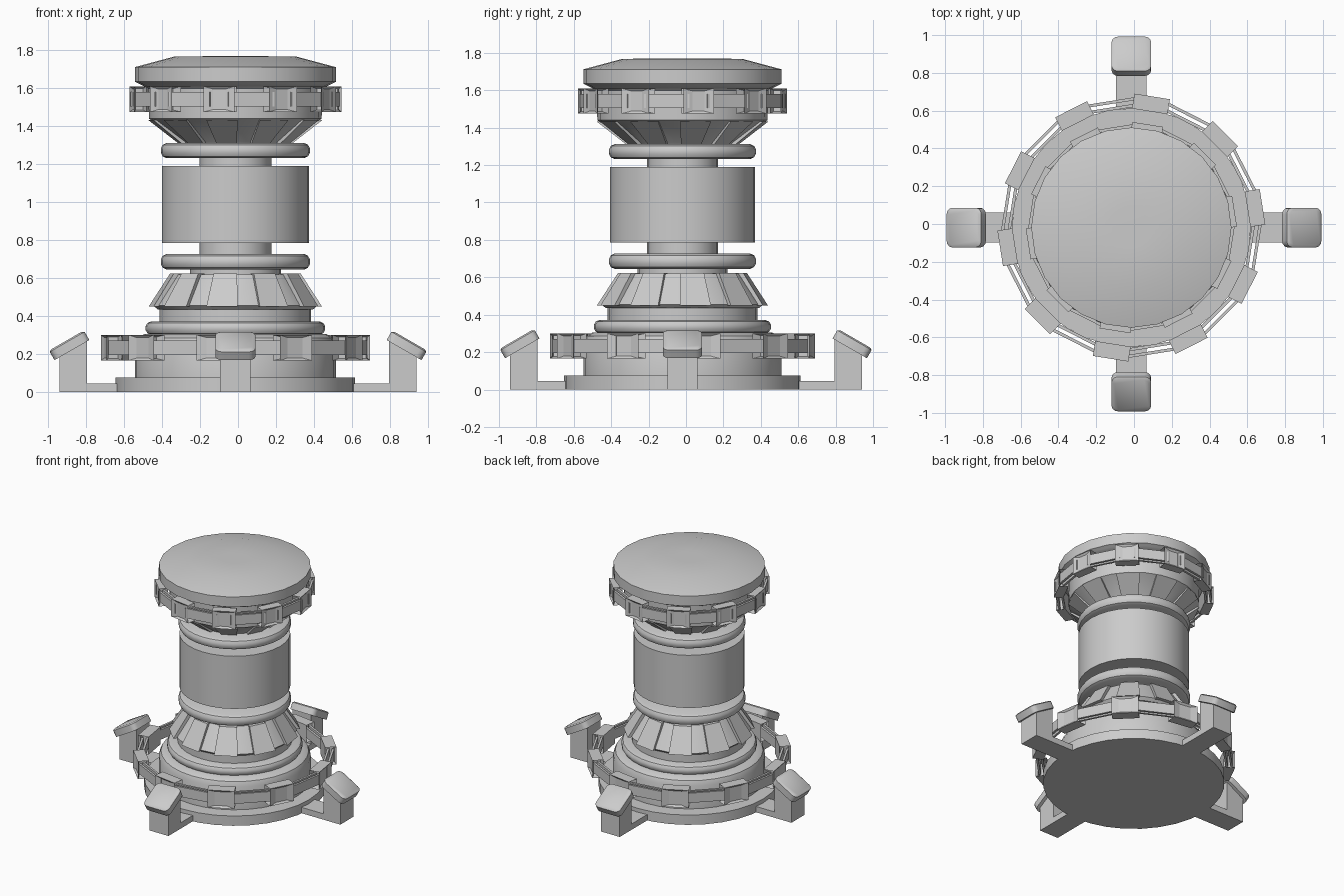
import bpy, bmesh, math
from mathutils import Matrix, Vector

if "Cube" in bpy.data.objects:
    bpy.data.objects.remove(bpy.data.objects["Cube"])

CX, CY = -0.014, -0.019      # axis of the column
AXIS = Matrix.Translation((CX, CY, 0))


def finish(name, bm, smooth=None):
    bmesh.ops.recalc_face_normals(bm, faces=bm.faces[:])
    me = bpy.data.meshes.new(name)
    bm.to_mesh(me)
    bm.free()
    ob = bpy.data.objects.new(name, me)
    bpy.context.collection.objects.link(ob)
    if smooth:
        bpy.ops.object.select_all(action='DESELECT')
        ob.select_set(True)
        bpy.context.view_layer.objects.active = ob
        bpy.ops.object.shade_smooth_by_angle(angle=math.radians(smooth))
    return ob


def lathe(name, profile, n=24):
    """Closed turned solid from (radius, z) points, capped at both ends."""
    bm = bmesh.new()
    rings = [[bm.verts.new((CX + r * math.cos(2 * math.pi * i / n),
                            CY + r * math.sin(2 * math.pi * i / n), z)) for i in range(n)]
             for r, z in profile]
    for a, b in zip(rings, rings[1:]):
        for i in range(n):
            j = (i + 1) % n
            bm.faces.new((a[i], a[j], b[j], b[i]))
    bm.faces.new(rings[0])
    bm.faces.new(rings[-1])
    return finish(name, bm, 32)


def round_ring(name, r, z0, z1):
    h = z1 - z0
    lathe(name, [(r - .03, z0), (r - .01, z0 + h * .12), (r, z0 + h * .35),
                 (r, z0 + h * .65), (r - .01, z0 + h * .88), (r - .03, z1)], 32)


def box(bm, size, mat):
    return bmesh.ops.create_cube(bm, size=1, matrix=mat @ Matrix.Diagonal((*size, 1)))['verts']


def faces_of(verts):
    return list({f for v in verts for f in v.link_faces})


# Base and collar
lathe("base_disc", [(.632, 0), (.632, .075)], 32)
lathe("base_drum", [(.53, .07), (.53, .25), (.515, .285), (.48, .305), (.40, .305)], 32)
round_ring("base_collar", .473, .30, .372)
lathe("lower_drum", [(.40, .36), (.40, .46)], 32)

# Column
lathe("lower_cone", [(.41, .435), (.432, .455), (.32, .62), (.24, .62), (.24, .65)])
round_ring("lower_ring", .393, .645, .727)
lathe("core", [(.19, .70), (.19, 1.26)])
lathe("column_drum", [(.387, .785), (.387, 1.19)], 32)
round_ring("upper_ring", .393, 1.232, 1.312)
lathe("upper_cone", [(.27, 1.30), (.285, 1.32), (.44, 1.43), (.455, 1.44), (.46, 1.60), (.49, 1.625)])
lathe("top_cap", [(.48, 1.61), (.51, 1.625), (.53, 1.635), (.53, 1.712), (.32, 1.768), (.1, 1.77)])


def cone_panels(name, lo, hi, thick, half_lo, half_hi):
    """Ten raised plates lying on a conical surface."""
    bm = bmesh.new()
    for k in range(10):
        c = math.radians(9 + 36 * k)
        vs = []
        for off in (-.04, thick):
            for (r, z), h, s in ((lo, half_lo, -1), (lo, half_lo, 1), (hi, half_hi, 1), (hi, half_hi, -1)):
                a = c + s * math.radians(h)
                vs.append(bm.verts.new((CX + (r + off) * math.cos(a), CY + (r + off) * math.sin(a), z)))
        for q in ((0, 1, 2, 3), (4, 5, 6, 7), (0, 1, 5, 4), (1, 2, 6, 5), (2, 3, 7, 6), (3, 0, 4, 7)):
            bm.faces.new([vs[i] for i in q])
    finish(name, bm)


cone_panels("lower_cone_panels", (.437, .45), (.325, .623), .02, 10.5, 10.5)
cone_panels("upper_cone_panels", (.285, 1.312), (.44, 1.432), .018, 10.5, 10.5)


def link_belt(name, r_out, width, depth, z0, z1):
    """Ten framed links joined by pairs of straight rails."""
    bm = bmesh.new()
    rails = bmesh.new()
    z, h = (z0 + z1) / 2, z1 - z0
    r = r_out - depth / 2
    for k in range(10):
        mat = AXIS @ Matrix.Rotation(math.radians(9 + 36 * k), 4, 'Z')
        vs = box(bm, (depth, width, h), mat @ Matrix.Translation((r, 0, z)))
        radial = mat.to_3x3() @ Vector((1, 0, 0))
        tangent = mat.to_3x3() @ Vector((0, 1, 0))
        fs = faces_of(vs)
        for f in fs:
            f.normal_update()
        ends = [f for f in fs if abs(f.normal.dot(tangent)) > .9]
        front = [f for f in fs if f.normal.dot(radial) > .9]
        bmesh.ops.inset_individual(bm, faces=front, thickness=.02, depth=0)
        bmesh.ops.translate(bm, verts=front[0].verts[:], vec=-radial * .012)
        for f in ends:
            n = f.normal.copy()
            bmesh.ops.inset_individual(bm, faces=[f], thickness=.016, depth=0)
            bmesh.ops.translate(bm, verts=f.verts[:], vec=-n * .05)
        mid = AXIS @ Matrix.Rotation(math.radians(27 + 36 * k), 4, 'Z')
        for dr in (-.018, .018):
            rr = (r + dr) * math.cos(math.radians(18)) + width * .5 * math.sin(math.radians(18))
            span = 2 * r * math.sin(math.radians(18)) - width + .09
            box(rails, (.016, span, .075), mid @ Matrix.Translation((rr - .006, 0, z)))
    finish(name + "_links", bm)
    finish(name + "_rails", rails)


link_belt("lower_belt", .703, .19, .08, .165, .30)
link_belt("upper_belt", .553, .165, .066, 1.475, 1.61)

# Four feet: an arm with a post, and a tilted rounded pad
arms, pads = bmesh.new(), bmesh.new()
side = [(.5, 0), (.94, 0), (.94, .20), (.795, .275), (.795, .045), (.5, .045)]
for k in range(4):
    shift = (CX, 0, 0) if k % 2 else (0, CY, 0)
    mat = Matrix.Translation(shift) @ Matrix.Rotation(k * math.pi / 2, 4, 'Z')
    f = arms.faces.new([arms.verts.new(mat @ Vector((x, -.08, z))) for x, z in side])
    ext = bmesh.ops.extrude_face_region(arms, geom=[f])['geom']
    bmesh.ops.translate(arms, vec=mat.to_3x3() @ Vector((0, .16, 0)),
                        verts=[v for v in ext if isinstance(v, bmesh.types.BMVert)])
    if not f.is_valid or len(f.link_loops if hasattr(f, "link_loops") else f.loops) == 0:
        continue

    pm = mat @ Matrix.Translation((.888, 0, .242)) @ Matrix.Rotation(math.radians(30), 4, 'Y')
    vs = box(pads, (.212, .21, .05), pm)
    up = pm.to_3x3() @ Vector((0, 0, 1))
    corner = [e for e in {e for v in vs for e in v.link_edges}
              if abs((e.verts[0].co - e.verts[1].co).normalized().dot(up)) > .9]
    old = set(pads.faces) - set(faces_of(vs))
    bmesh.ops.bevel(pads, geom=corner, offset=.035, segments=3, affect='EDGES', profile=.5)
    for g in pads.faces:
        g.normal_update()
    top = max((g for g in pads.faces if g not in old and g.normal.dot(up) > .9),
              key=lambda g: g.calc_area())
    bmesh.ops.inset_individual(pads, faces=[top], thickness=.014, depth=0)
    bmesh.ops.translate(pads, verts=top.verts[:], vec=up * .008)
finish("foot_arms", arms)
finish("foot_pads", pads, 35)
